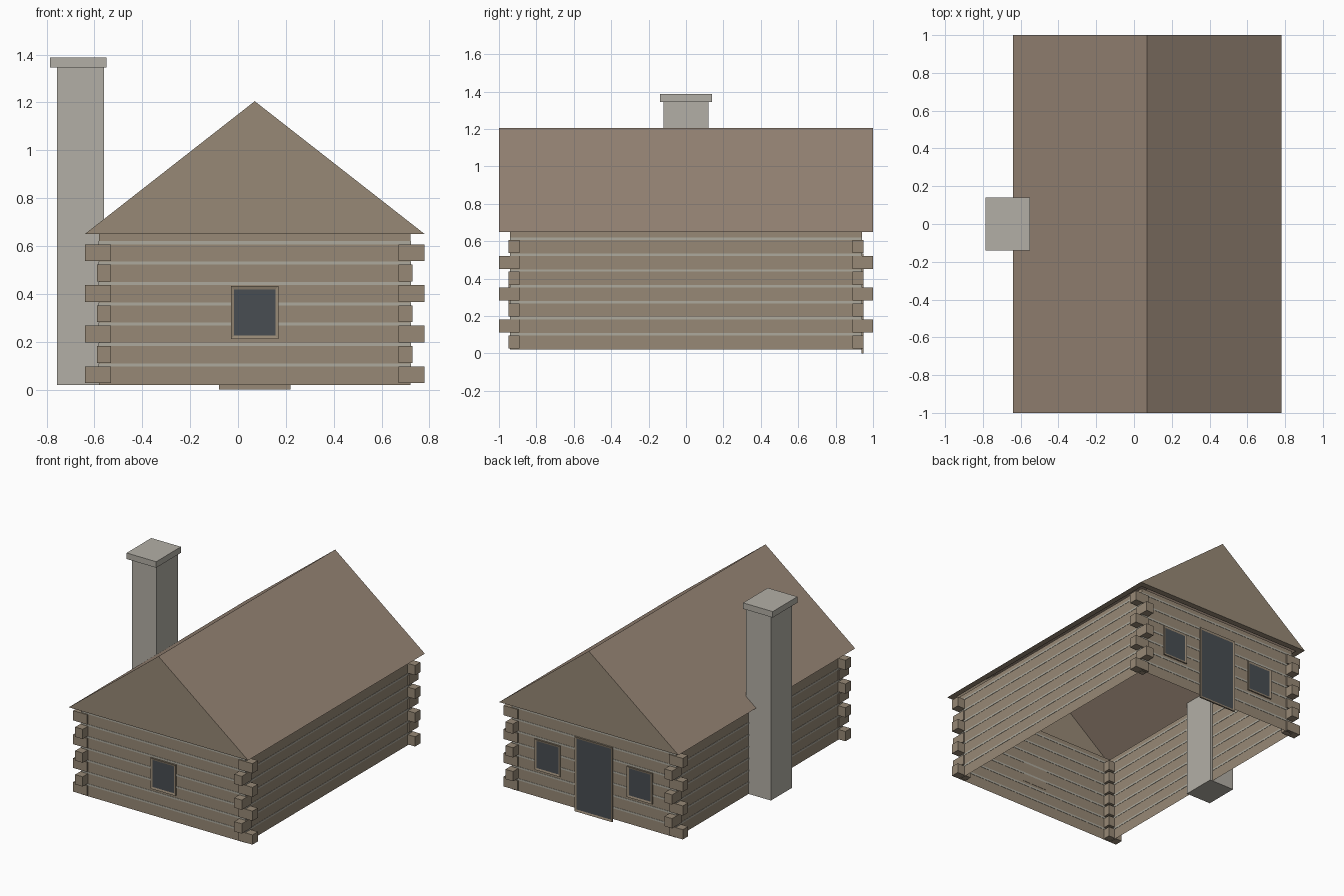
import bpy
import bmesh
from mathutils import Vector

cube = bpy.data.objects.get("Cube")
if cube:
    bpy.data.objects.remove(cube, do_unlink=True)


def material(name, rgb):
    m = bpy.data.materials.new(name)
    m.use_nodes = True
    m.diffuse_color = (*rgb, 1)
    m.node_tree.nodes["Principled BSDF"].inputs["Base Color"].default_value = (*rgb, 1)
    return m


wood = material("log_brown", (0.31, 0.25, 0.18))
shingle = material("roof_brown", (0.31, 0.235, 0.18))
mortar = material("mortar_grey", (0.42, 0.40, 0.34))
stone = material("stone_grey", (0.45, 0.43, 0.38))
glass = material("dark_opening", (0.065, 0.075, 0.085))

# Main sizes: walls, eave height and ridge
MID = 0.07
HALF_X, HALF_Y = 0.65, 0.94
FLOOR, EAVE, RIDGE = 0.02, 0.65, 1.205
OVERHANG = 0.06


def finish(name, bm, *mats):
    mesh = bpy.data.meshes.new(name)
    bm.to_mesh(mesh)
    bm.free()
    for m in mats:
        mesh.materials.append(m)
    obj = bpy.data.objects.new(name, mesh)
    bpy.context.collection.objects.link(obj)
    return obj


def add_box(bm, lo, hi):
    lo, hi = Vector(lo), Vector(hi)
    verts = bmesh.ops.create_cube(bm, size=1)["verts"]
    bmesh.ops.scale(bm, vec=hi - lo, verts=verts)
    bmesh.ops.translate(bm, vec=(lo + hi) / 2, verts=verts)


def box(name, lo, hi, mat):
    bm = bmesh.new()
    add_box(bm, lo, hi)
    return finish(name, bm, mat)


# Walls: a shell open at floor and ceiling
bm = bmesh.new()
add_box(bm, (MID - HALF_X, -HALF_Y, FLOOR), (MID + HALF_X, HALF_Y, EAVE))
bm.normal_update()
caps = [f for f in bm.faces if abs(f.normal.z) > 0.5]
bmesh.ops.delete(bm, geom=caps, context="FACES")
finish("walls", bm, wood)

# Mortar lines between the log courses, on all four walls
PITCH, COURSES = 0.085, 7
bm = bmesh.new()
for i in range(COURSES):
    z0 = 0.097 + PITCH * i
    z1 = z0 + 0.013
    for s in (-1, 1):
        y = sorted((s * (HALF_Y - 0.002), s * (HALF_Y + 0.002)))
        add_box(bm, (MID - HALF_X, y[0], z0), (MID + HALF_X, y[1], z1))
        x = sorted((s * (HALF_X - 0.002), s * (HALF_X + 0.002)))
        add_box(bm, (MID + x[0], -HALF_Y, z0), (MID + x[1], HALF_Y, z1))
finish("mortar_lines", bm, mortar)

# Log ends, alternating direction at each course
bm = bmesh.new()
for i in range(COURSES):
    z0 = 0.027 + PITCH * i
    out_x, out_y = (0.06, 0.01) if i % 2 == 0 else (0.01, 0.06)
    for sx in (-1, 1):
        for sy in (-1, 1):
            x = sorted((sx * (HALF_X - 0.05), sx * (HALF_X + out_x)))
            y = sorted((sy * (HALF_Y - 0.05), sy * (HALF_Y + out_y)))
            add_box(bm, (MID + x[0], y[0], z0), (MID + x[1], y[1], z0 + 0.07))
finish("log_ends", bm, wood)

# Roof: hollow prism with soffits and wooden gables
bm = bmesh.new()
hx, hy = HALF_X + OVERHANG, HALF_Y + OVERHANG
profile = [(MID - hx, EAVE), (MID + hx, EAVE), (MID, RIDGE)]
front = bm.faces.new([bm.verts.new((x, -hy, z)) for x, z in profile])
ext = bmesh.ops.extrude_face_region(bm, geom=[front], use_keep_orig=True)
moved = [v for v in ext["geom"] if isinstance(v, bmesh.types.BMVert)]
bmesh.ops.translate(bm, vec=(0, 2 * hy, 0), verts=moved)
bmesh.ops.recalc_face_normals(bm, faces=bm.faces[:])
bottom = min(bm.faces, key=lambda f: f.normal.z)
bmesh.ops.inset_region(bm, faces=[bottom], thickness=OVERHANG)
bmesh.ops.delete(bm, geom=[bottom], context="FACES")
bm.normal_update()
for f in bm.faces:
    f.material_index = 1 if f.normal.z > 0.1 else 0
finish("roof", bm, wood, shingle)

# Chimney with cap
box("chimney", (-0.757, -0.12, FLOOR), (-0.56, 0.12, 1.345), stone)
box("chimney_cap", (-0.785, -0.14, 1.345), (-0.55, 0.14, 1.388), stone)


def opening(name, side, x, width, z0, z1):
    """Framed dark panel on the front (-1) or back (+1) wall."""
    bm = bmesh.new()
    y = sorted((side * (HALF_Y - 0.002), side * (HALF_Y + 0.009)))
    add_box(bm, (x - width / 2, y[0], z0), (x + width / 2, y[1], z1))
    bm.normal_update()
    panel = max(bm.faces, key=lambda f: f.normal.y * side)
    bmesh.ops.inset_region(bm, faces=[panel], thickness=0.02)
    bmesh.ops.translate(bm, vec=(0, -0.004 * side, 0), verts=panel.verts[:])
    panel.material_index = 1
    finish(name, bm, wood, glass)


# Door and windows
opening("front_window", -1, MID, 0.2, 0.212, 0.433)
opening("back_door", 1, MID, 0.3, 0.0, 0.535)
for label, s in (("left", 1), ("right", -1)):
    opening("back_window_" + label, 1, MID + s * 0.365, 0.2, 0.212, 0.433)
